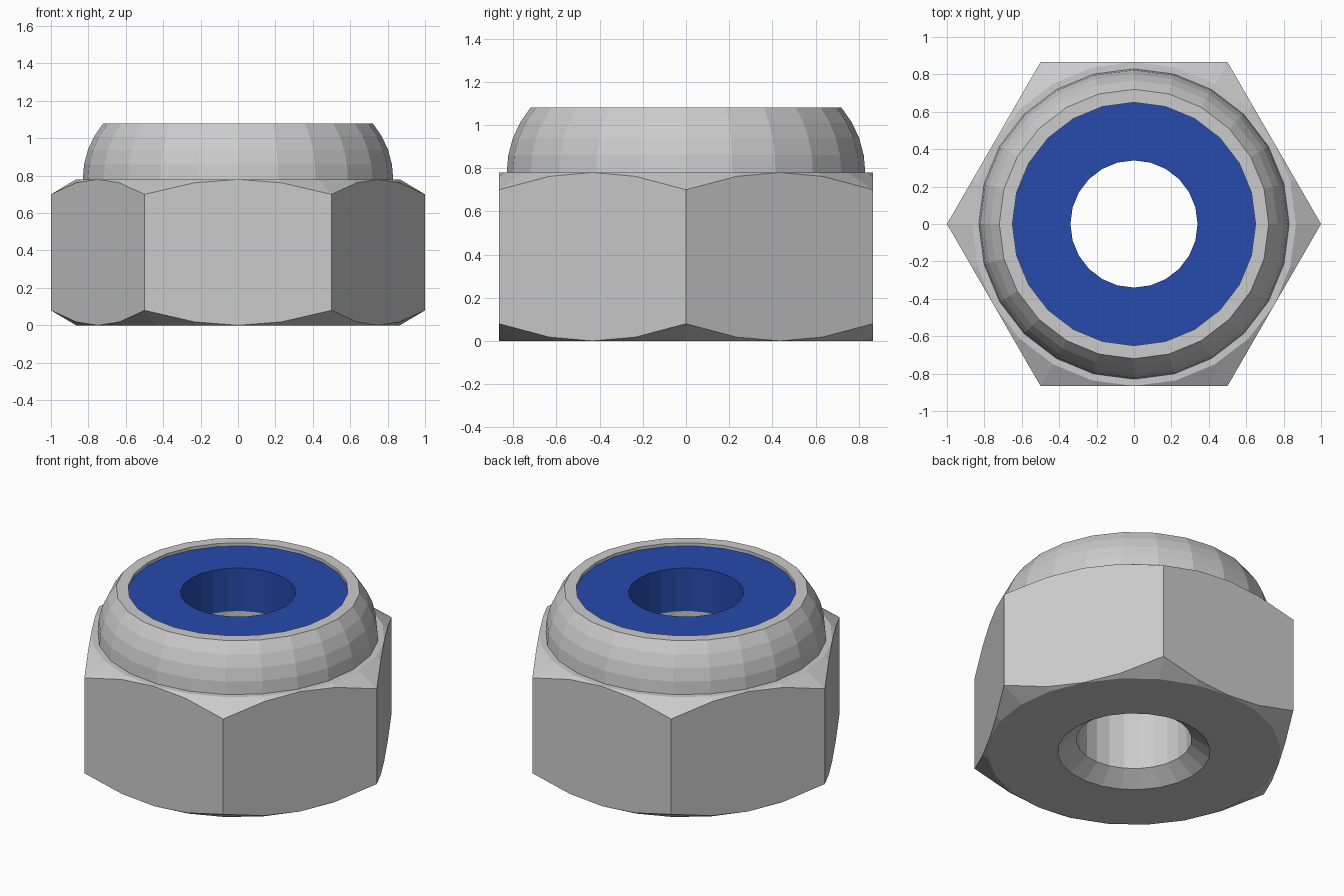
import bpy, bmesh
from math import sin, cos, radians

if "Cube" in bpy.data.objects:
    bpy.data.objects.remove(bpy.data.objects["Cube"])

SIDES = 24
FLAT = 0.866          # centre to flat of the hexagon
HEX_H = 0.78          # height of the hexagon part
CHAMFER = 0.08 / (1 - FLAT)


def circle(r, z):
    """Ring of points at a fixed radius and height."""
    return [(r * cos(radians(i * 15)), r * sin(radians(i * 15)), z) for i in range(SIDES)]


def hexagon(base, slope):
    """Hexagon outline whose height follows the conical chamfer."""
    pts = []
    for i in range(SIDES):
        a = i * 15
        r = FLAT / cos(radians(a % 60 - 30))
        pts.append((r * cos(radians(a)), r * sin(radians(a)), base + slope * (r - FLAT)))
    return pts


def loft(name, rings):
    """Skin a closed chain of rings into one flat-shaded object."""
    bm = bmesh.new()
    loops = [[bm.verts.new(p) for p in ring] for ring in rings]
    for a, b in zip(loops, loops[1:] + loops[:1]):
        for i in range(SIDES):
            j = (i + 1) % SIDES
            bm.faces.new((a[i], a[j], b[j], b[i]))
    bmesh.ops.remove_doubles(bm, verts=bm.verts, dist=0.0005)
    bmesh.ops.recalc_face_normals(bm, faces=bm.faces)
    mesh = bpy.data.meshes.new(name)
    bm.to_mesh(mesh)
    bm.free()
    obj = bpy.data.objects.new(name, mesh)
    bpy.context.collection.objects.link(obj)
    return obj


# Steel body: countersunk bore, chamfered hexagon, rounded collar, insert seat
R = 0.464
collar = [circle(0.83 - R + R * cos(radians(t)), HEX_H + R * sin(radians(t)))
          for t in (0, 10, 20, 30)]
loft("nut_body",
     [circle(0.34, 0.08), circle(0.45, 0), circle(FLAT, 0),
      hexagon(0, CHAMFER), hexagon(HEX_H, -CHAMFER), circle(FLAT, HEX_H)]
     + collar
     + [circle(0.72, 1.08), circle(0.65, 1.08), circle(0.65, HEX_H), circle(0.34, HEX_H)])

# Blue locking ring, set slightly below the rim
insert = loft("locking_insert",
              [circle(0.34, HEX_H), circle(0.65, HEX_H), circle(0.65, 1.06), circle(0.34, 1.06)])
blue = bpy.data.materials.new("blue_nylon")
blue.diffuse_color = (0.02, 0.07, 0.42, 1)
blue.use_nodes = True
blue.node_tree.nodes["Principled BSDF"].inputs["Base Color"].default_value = blue.diffuse_color
insert.data.materials.append(blue)
